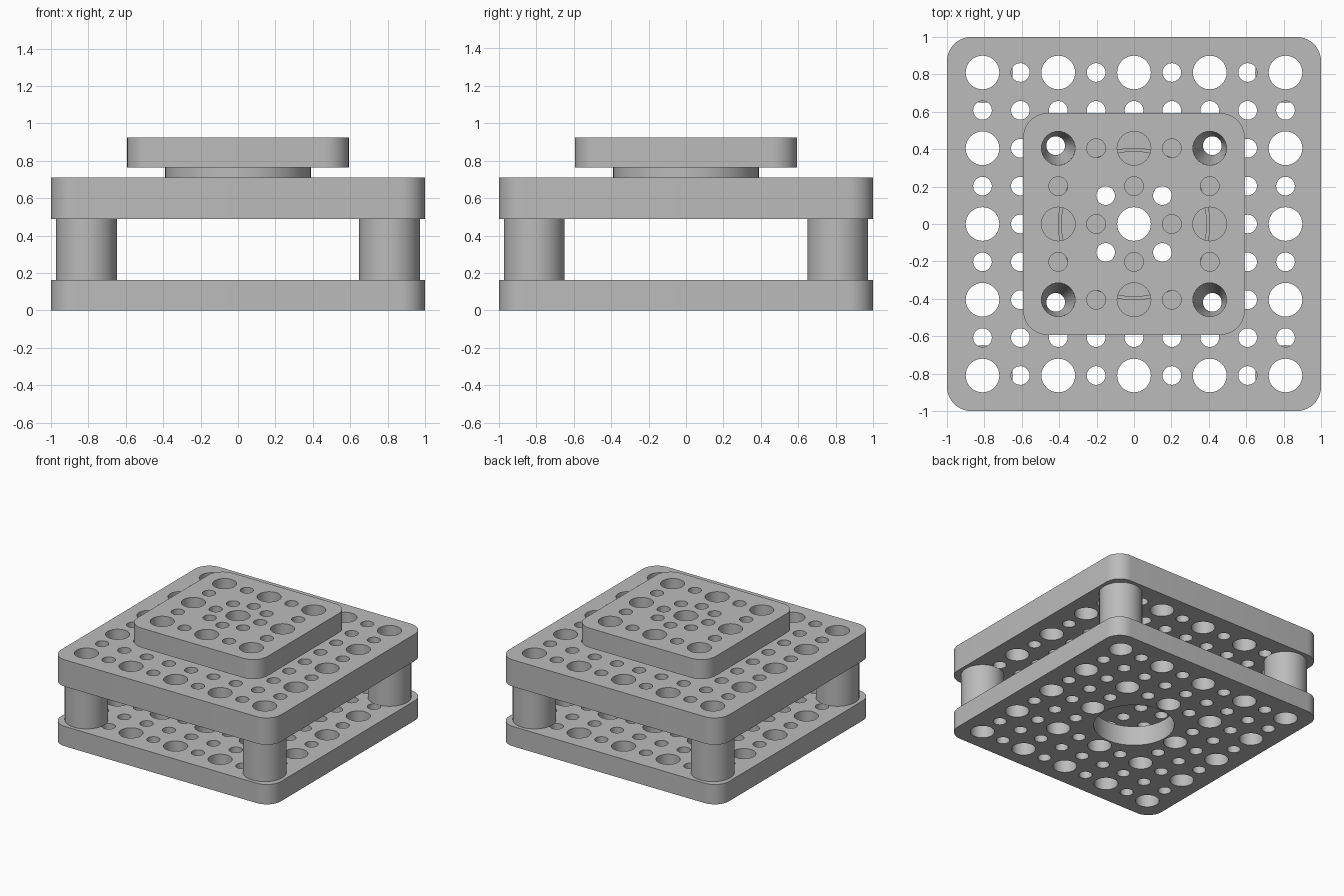
import bpy, bmesh, math
from mathutils import Matrix, Vector

if "Cube" in bpy.data.objects:
    bpy.data.objects.remove(bpy.data.objects["Cube"])

grey = bpy.data.materials.new("plain_grey")
grey.use_nodes = True
colour = (0.5, 0.5, 0.5, 1)
grey.diffuse_color = colour
grey.node_tree.nodes["Principled BSDF"].inputs["Base Color"].default_value = colour

PITCH = 0.2025           # spacing of the hole grid
BIG, SMALL = 0.09, 0.05  # hole radii
SCREW = 0.152            # turntable screw offset
DIAGONALS = [(sx, sy) for sx in (-1, 1) for sy in (-1, 1)]


def finish(name, bm):
    mesh = bpy.data.meshes.new(name)
    bmesh.ops.recalc_face_normals(bm, faces=bm.faces)
    bm.to_mesh(mesh)
    bm.free()
    obj = bpy.data.objects.new(name, mesh)
    mesh.materials.append(grey)
    bpy.context.collection.objects.link(obj)
    return obj


def add_cylinder(bm, x, y, r, z0, z1, r_low=None, drift=(0, 0), sides=32):
    """Vertical cylinder, or a cone whose lower end is shifted by drift."""
    made = bmesh.ops.create_cone(
        bm, cap_ends=True, segments=sides, radius1=r_low or r, radius2=r,
        depth=z1 - z0, matrix=Matrix.Translation((x, y, (z0 + z1) / 2)))
    for v in made["verts"]:
        if v.co.z < (z0 + z1) / 2:
            v.co += Vector((*drift, 0))


def plate(name, width, z0, z1, radius=0.13):
    bm = bmesh.new()
    bmesh.ops.create_cube(bm, size=1, matrix=Matrix.Translation((0, 0, (z0 + z1) / 2))
                          @ Matrix.Diagonal((width, width, z1 - z0, 1)))
    upright = [e for e in bm.edges if abs(e.verts[0].co.z - e.verts[1].co.z) > 0.01]
    bmesh.ops.bevel(bm, geom=upright, offset=radius, segments=10, profile=0.5,
                    affect='EDGES')
    return finish(name, bm)


def disc(name, x, y, r, z0, z1):
    bm = bmesh.new()
    add_cylinder(bm, x, y, r, z0, z1, sides=64)
    return finish(name, bm)


def cut(obj, fill):
    """Subtract everything that fill(bm) draws."""
    bm = bmesh.new()
    fill(bm)
    cutter = finish("cutter", bm)
    cutter.hide_render = True
    mod = obj.modifiers.new("holes", 'BOOLEAN')
    mod.operation, mod.solver, mod.object = 'DIFFERENCE', 'EXACT', cutter
    bpy.context.view_layer.objects.active = obj
    bpy.ops.object.modifier_apply(modifier=mod.name)
    bpy.data.objects.remove(cutter)


def drill(obj, holes):
    cut(obj, lambda bm: [add_cylinder(bm, x, y, r, -1, 2) for x, y, r in holes])


def grid(reach, keep):
    """Big holes on even grid points, small ones between them."""
    span = range(-reach, reach + 1)
    return [(i * PITCH, j * PITCH, SMALL if i % 2 or j % 2 else BIG)
            for i in span for j in span if keep(abs(i), abs(j))]


screws = [(sx * SCREW, sy * SCREW, SMALL) for sx, sy in DIAGONALS]
centre = [(0, 0, BIG)]

# Base plate with a wide access hole
base = plate("base_plate", 2, 0, 0.163)
drill(base, grid(4, lambda i, j: max(i, j) > 1) + [(0, 0, 0.304)])

# Upper plate: holes around the rim, centre, screws and tapered corner holes
deck = plate("upper_plate", 2, 0.49, 0.71)
drill(deck, grid(4, lambda i, j: max(i, j) > 2) + centre + screws)
cut(deck, lambda bm: [add_cylinder(bm, sx * 2 * PITCH, sy * 2 * PITCH, BIG, 0.489, 0.711,
                                   SMALL, (sx * 0.014, sy * 0.014))
                      for sx, sy in DIAGONALS])
cut(deck, lambda bm: add_cylinder(bm, 0, 0, 0.405, 0.655, 0.8, sides=64))

# Turntable disc seated in the shallow pocket
turntable = disc("turntable_disc", 0, 0, 0.39, 0.655, 0.765)
drill(turntable, centre + screws)

# Small top plate
top = plate("top_plate", 1.185, 0.765, 0.925)
drill(top, grid(2, lambda i, j: (i, j) != (1, 1)) + screws)

# Hollow corner posts
parts = [base, deck, turntable, top]
for sx, sy in DIAGONALS:
    x, y = sx * 4 * PITCH, sy * 4 * PITCH
    side = ("front" if sy < 0 else "back") + ("_left" if sx > 0 else "_right")
    post = disc(side + "_post", x, y, 0.162, 0.163, 0.49)
    drill(post, [(x, y, BIG)])
    parts.append(post)

# Smooth round walls, sharp rims
bpy.ops.object.select_all(action='DESELECT')
for obj in parts:
    obj.select_set(True)
bpy.context.view_layer.objects.active = base
bpy.ops.object.shade_smooth_by_angle(angle=math.radians(30))
